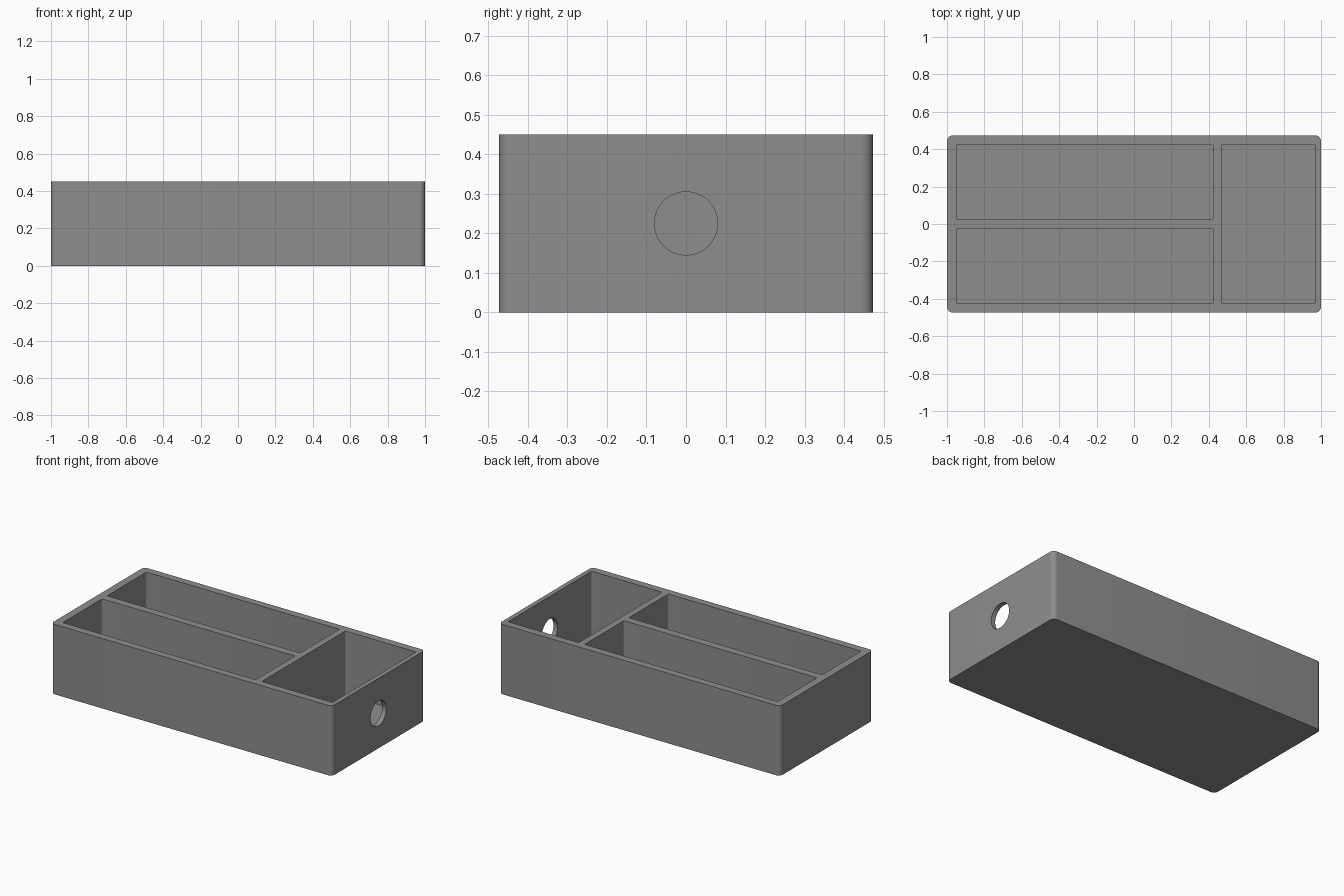
import bpy, bmesh, math

if "Cube" in bpy.data.objects:
    bpy.data.objects.remove(bpy.data.objects["Cube"])

grey = bpy.data.materials.new("plain grey")
grey.diffuse_color = (0.27, 0.27, 0.27, 1)
grey.use_nodes = True
grey.node_tree.nodes["Principled BSDF"].inputs["Base Color"].default_value = grey.diffuse_color


def finish(bm, name):
    bmesh.ops.recalc_face_normals(bm, faces=bm.faces)
    mesh = bpy.data.meshes.new(name)
    bm.to_mesh(mesh)
    bm.free()
    mesh.materials.append(grey)
    obj = bpy.data.objects.new(name, mesh)
    bpy.context.collection.objects.link(obj)
    return obj


def rounded_block(name, x0, x1, y0, y1, z0, z1, radius, steps=8):
    """Upright block with rounded vertical edges."""
    bm = bmesh.new()
    corners = [(x1 - radius, y1 - radius), (x0 + radius, y1 - radius),
               (x0 + radius, y0 + radius), (x1 - radius, y0 + radius)]
    verts = []
    for quarter, (cx, cy) in enumerate(corners):
        for i in range(steps + 1):
            a = math.pi / 2 * (quarter + i / steps)
            verts.append(bm.verts.new((cx + radius * math.cos(a),
                                       cy + radius * math.sin(a), z0)))
    base = bm.faces.new(verts)
    side = bmesh.ops.extrude_face_region(bm, geom=[base])["geom"]
    top = [v for v in side if isinstance(v, bmesh.types.BMVert)]
    bmesh.ops.translate(bm, verts=top, vec=(0, 0, z1 - z0))
    return finish(bm, name)


def round_bar(name, x0, x1, z, radius):
    """Cylinder along x."""
    bm = bmesh.new()
    bmesh.ops.create_cone(bm, cap_ends=True, segments=64, radius1=radius,
                          radius2=radius, depth=x1 - x0)
    for v in bm.verts:
        v.co = ((x0 + x1) / 2 + v.co.z, v.co.x, z + v.co.y)
    return finish(bm, name)


# Outer tray body
HEIGHT, FLOOR = 0.45, 0.04
tray = rounded_block("tray", -1, 1, -0.473, 0.473, 0, HEIGHT, 0.03)

# Two long compartments, one cross compartment and the cable hole
cutters = [
    rounded_block("back_compartment_cutter", -0.95, 0.424, 0.025, 0.425, FLOOR, 0.6, 0.008, 4),
    rounded_block("front_compartment_cutter", -0.95, 0.424, -0.425, -0.025, FLOOR, 0.6, 0.008, 4),
    rounded_block("end_compartment_cutter", 0.467, 0.97, -0.425, 0.425, FLOOR, 0.6, 0.008, 4),
    round_bar("cable_hole_cutter", 0.8, 1.1, 0.225, 0.08),
]
bpy.context.view_layer.objects.active = tray
tray.select_set(True)
for cutter in cutters:
    mod = tray.modifiers.new(cutter.name, 'BOOLEAN')
    mod.operation = 'DIFFERENCE'
    mod.solver = 'EXACT'
    mod.object = cutter
    bpy.ops.object.modifier_apply(modifier=mod.name)
    bpy.data.objects.remove(cutter)

# Smooth rounded corners, crisp rims
bpy.ops.object.select_all(action='DESELECT')
tray.select_set(True)
bpy.ops.object.shade_smooth_by_angle(angle=math.radians(30))
